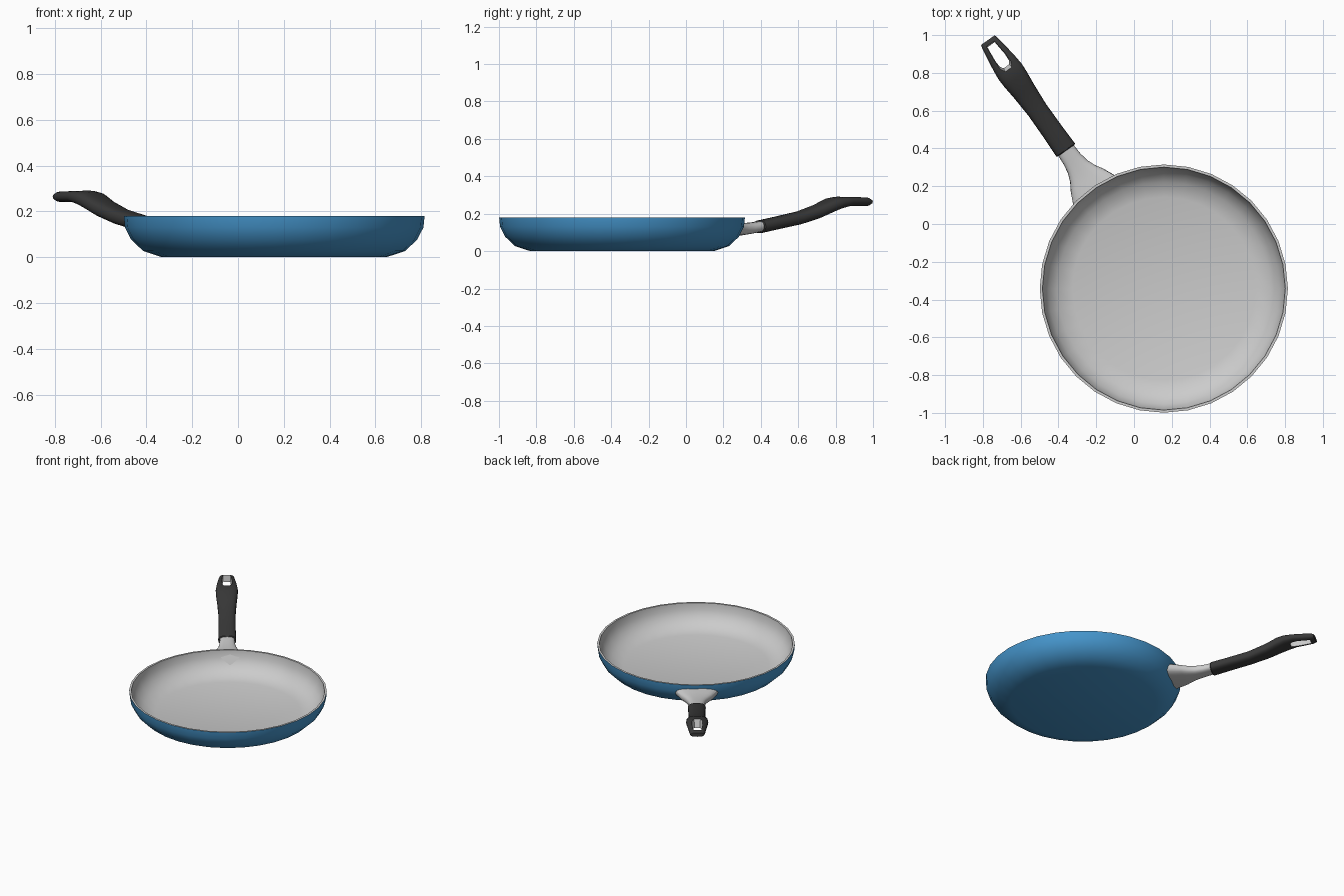
import bpy, bmesh
from math import sin, cos, pi, sqrt, copysign
from mathutils import Vector

if "Cube" in bpy.data.objects:
    bpy.data.objects.remove(bpy.data.objects["Cube"])

CENTRE = Vector((0.158, -0.342, 0))      # middle of the pan
ALONG = Vector((-0.578, 0.816, 0))       # handle direction
ACROSS = Vector((0.816, 0.578, 0))


def material(name, rgb):
    m = bpy.data.materials.new(name)
    m.diffuse_color = (*rgb, 1)
    m.use_nodes = True
    m.node_tree.nodes["Principled BSDF"].inputs["Base Color"].default_value = m.diffuse_color
    return m


blue = material("blue_enamel", (0.06, 0.30, 0.60))
black = material("black_grip", (0.04, 0.04, 0.04))
grey = material("grey_metal", (0.8, 0.8, 0.8))


def place(s, t, z):
    """Distance from pan centre, sideways offset, height -> world."""
    return CENTRE + ALONG * s + ACROSS * t + Vector((0, 0, z))


def skin(name, rings, mats, mat_of=lambda i: 0, fix=True):
    """Bridge closed rings of points into a capped solid."""
    bm = bmesh.new()
    loops = [[bm.verts.new(p) for p in ring] for ring in rings]
    n = len(loops[0])
    for i, (a, b) in enumerate(zip(loops, loops[1:])):
        for j in range(n):
            k = (j + 1) % n
            bm.faces.new((a[j], a[k], b[k], b[j])).material_index = mat_of(i)
    bm.faces.new(loops[0][::-1]).material_index = mat_of(0)
    bm.faces.new(loops[-1]).material_index = mat_of(len(loops) - 2)
    bmesh.ops.recalc_face_normals(bm, faces=bm.faces)
    me = bpy.data.meshes.new(name)
    bm.to_mesh(me)
    bm.free()
    for m in mats:
        me.materials.append(m)
    ob = bpy.data.objects.new(name, me)
    bpy.context.collection.objects.link(ob)
    return ob


def activate(ob):
    bpy.ops.object.select_all(action='DESELECT')
    ob.select_set(True)
    bpy.context.view_layer.objects.active = ob


def smooth(ob, angle):
    activate(ob)
    bpy.ops.object.shade_smooth_by_angle(angle=angle)


def section(half_w, half_h, z, n=20, power=0.75):
    """Rounded cross-section as (t, z) pairs."""
    pts = []
    for j in range(n):
        c, s = cos(2 * pi * j / n), sin(2 * pi * j / n)
        pts.append((half_w * copysign(abs(c) ** power, c),
                    z + half_h * copysign(abs(s) ** power, s)))
    return pts


# Pan: blue outside, grey rim and lining
outer = [(0.49, 0), (0.572, 0.027), (0.625, 0.077), (0.652, 0.13), (0.657, 0.18)]
inner = [(0.643, 0.18), (0.638, 0.13), (0.612, 0.084), (0.565, 0.04), (0.485, 0.018)]
SIDES = 32
rings = [[CENTRE + Vector((r * cos(2 * pi * j / SIDES), r * sin(2 * pi * j / SIDES), z))
          for j in range(SIDES)] for r, z in outer + inner]
pan = skin("pan", rings, [blue, grey], lambda i: 0 if i < len(outer) - 1 else 1)
smooth(pan, 0.75)


def wall_radius(z):
    for (r0, z0), (r1, z1) in zip(outer, outer[1:]):
        if z <= z1:
            return r0 + (r1 - r0) * (z - z0) / (z1 - z0)
    return outer[-1][0]


# Bracket: flared neck whose first ring follows the pan wall
first = []
for t, z in section(0.145, 0.042, 0.112):
    first.append(place(sqrt((wall_radius(z) - 0.008) ** 2 - t * t), t, z))
neck = [(0.705, 0.105, 0.037, 0.113), (0.745, 0.08, 0.034, 0.115),
        (0.79, 0.062, 0.032, 0.118), (0.84, 0.053, 0.030, 0.123),
        (0.93, 0.048, 0.027, 0.136)]
rings = [first] + [[place(s, t, z) for t, z in section(w, h, zc)]
                   for s, w, h, zc in neck]
smooth(skin("bracket", rings, [grey]), 0.7)

# Grip: distance, half width, half height, centre height
stations = [(0.895, 0.055, 0.030, 0.129), (0.900, 0.060, 0.034, 0.130),
            (1.02, 0.057, 0.034, 0.152), (1.16, 0.056, 0.035, 0.178),
            (1.28, 0.064, 0.037, 0.213), (1.36, 0.072, 0.038, 0.245),
            (1.41, 0.074, 0.033, 0.258), (1.47, 0.068, 0.026, 0.265),
            (1.56, 0.055, 0.025, 0.265), (1.595, 0.049, 0.023, 0.264),
            (1.612, 0.044, 0.014, 0.264)]
rings = [[place(s, t, z) for t, z in section(w, h, zc)] for s, w, h, zc in stations]
grip = skin("grip", rings, [black, grey])

# Hanging hole: tapered cutter that leaves grey walls
top = [(1.415, 0.022), (1.445, 0.037), (1.50, 0.037), (1.592, 0.027)]
bottom = [(1.45, 0.016), (1.465, 0.026), (1.50, 0.029), (1.578, 0.022)]


def outline(pts, z):
    return [place(s, t, z) for s, t in pts] + [place(s, -t, z) for s, t in reversed(pts)]


cutter = skin("hole_cutter", [outline(bottom, 0.21), outline(top, 0.31)], [grey])
cutter.hide_render = True
cut = grip.modifiers.new("hanging_hole", 'BOOLEAN')
cut.operation = 'DIFFERENCE'
cut.solver = 'EXACT'
cut.material_mode = 'TRANSFER'
cut.object = cutter
activate(grip)
bpy.ops.object.modifier_apply(modifier=cut.name)
bpy.data.objects.remove(cutter)
smooth(grip, 0.6)
